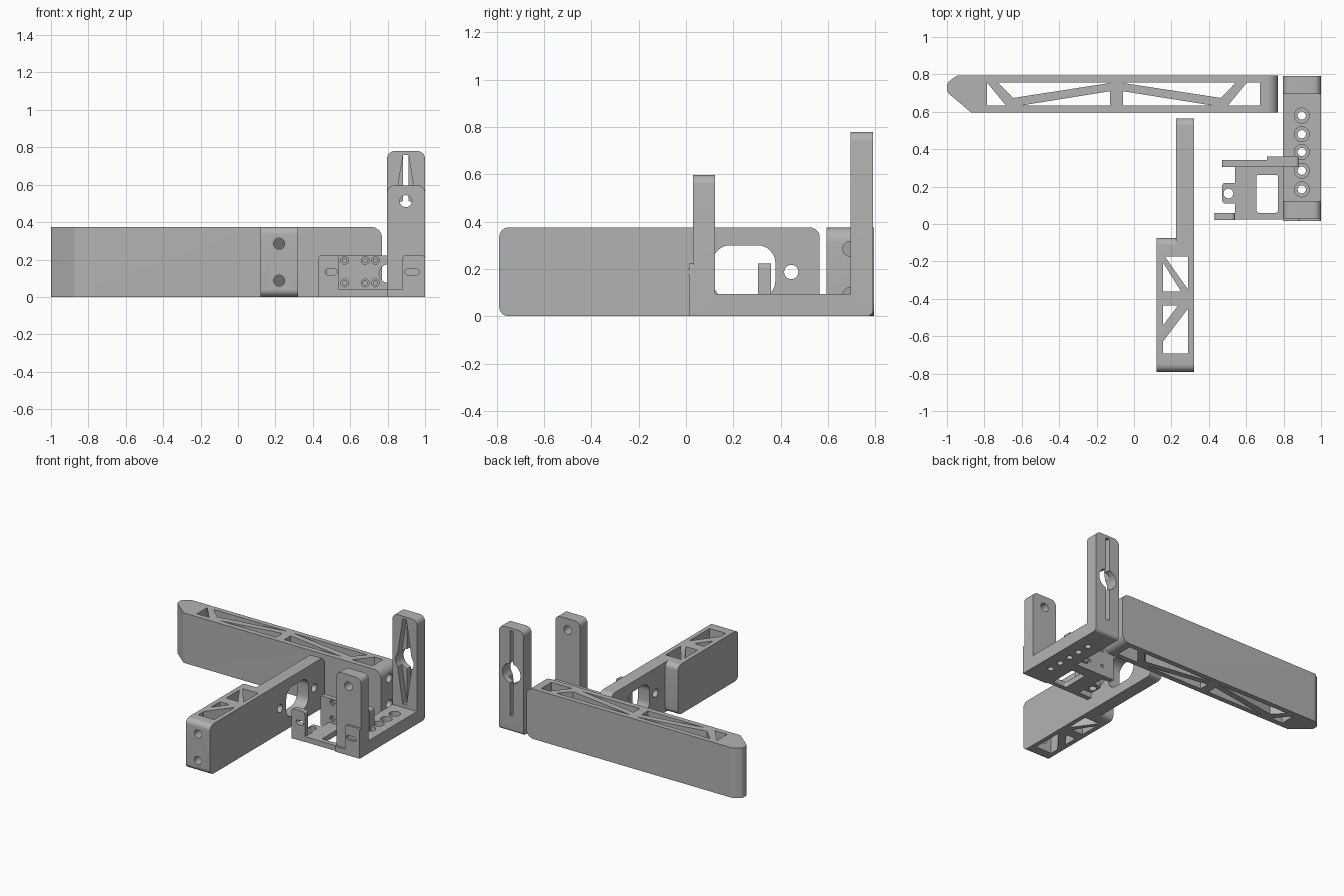
import bpy, bmesh, math

if "Cube" in bpy.data.objects:
    bpy.data.objects.remove(bpy.data.objects["Cube"])

grey = bpy.data.materials.new("plain grey")
grey.diffuse_color = (0.45, 0.45, 0.45, 1)
grey.use_nodes = True
grey.node_tree.nodes["Principled BSDF"].inputs["Base Color"].default_value = grey.diffuse_color


def prism(name, pts, axis, a, b):
    """Extrude a 2D outline from a to b along an axis (x: y,z / y: x,z / z: x,y)."""
    def place(p, d):
        u, v = p
        return {'x': (d, u, v), 'y': (u, d, v), 'z': (u, v, d)}[axis]
    bm = bmesh.new()
    lo = [bm.verts.new(place(p, a)) for p in pts]
    hi = [bm.verts.new(place(p, b)) for p in pts]
    bm.faces.new(lo)
    bm.faces.new(hi)
    for i in range(len(pts)):
        j = (i + 1) % len(pts)
        bm.faces.new((lo[i], lo[j], hi[j], hi[i]))
    bmesh.ops.recalc_face_normals(bm, faces=bm.faces)
    me = bpy.data.meshes.new(name)
    bm.to_mesh(me)
    bm.free()
    me.materials.append(grey)
    ob = bpy.data.objects.new(name, me)
    bpy.context.collection.objects.link(ob)
    return ob


def rounded(pts, radii, n=8):
    """Round the corners of an outline with one radius per corner."""
    out = []
    for i, (x, y) in enumerate(pts):
        r = radii[i] if isinstance(radii, (list, tuple)) else radii
        if r == 0:
            out.append((x, y))
            continue
        (px, py), (qx, qy) = pts[i - 1], pts[(i + 1) % len(pts)]
        la, lb = math.hypot(px - x, py - y), math.hypot(qx - x, qy - y)
        ax, ay, bx, by = (px - x) / la, (py - y) / la, (qx - x) / lb, (qy - y) / lb
        half = math.acos(ax * bx + ay * by) / 2
        k = r / math.sin(half) / math.hypot(ax + bx, ay + by)
        cx, cy = x + (ax + bx) * k, y + (ay + by) * k
        t = r / math.tan(half)
        a0 = math.atan2(y + ay * t - cy, x + ax * t - cx)
        a1 = math.atan2(y + by * t - cy, x + bx * t - cx)
        d = (a1 - a0 + math.pi) % (2 * math.pi) - math.pi
        out += [(cx + r * math.cos(a0 + d * s / n), cy + r * math.sin(a0 + d * s / n))
                for s in range(n + 1)]
    return out


def rect(u0, v0, u1, v1, radii=0):
    return rounded([(u0, v0), (u1, v0), (u1, v1), (u0, v1)], radii)


def circle(u, v, r, n=32):
    return [(u + r * math.cos(2 * math.pi * i / n), v + r * math.sin(2 * math.pi * i / n))
            for i in range(n)]


def combine(ob, other, op):
    mod = ob.modifiers.new(op, 'BOOLEAN')
    mod.operation, mod.solver, mod.object = op, 'EXACT', other
    bpy.context.view_layer.objects.active = ob
    bpy.ops.object.modifier_apply(modifier=mod.name)
    bpy.data.objects.remove(other)


def cut(ob, pts, axis, a, b):
    combine(ob, prism("cutter", pts, axis, a, b), 'DIFFERENCE')


def add(ob, pts, axis, a, b):
    combine(ob, prism("addition", pts, axis, a, b), 'UNION')


# Long truss arm: plan outline with a beaked left end, rounded right end
arm = prism("long_arm", rounded([(-0.87, 0.595), (0.77, 0.595), (0.77, 0.795), (-0.945, 0.795),
                                 (-1, 0.755), (-1, 0.705)], [.03, 0, 0, .04, .04, .04]),
            'z', 0, 0.375)
combine(arm, prism("cutter", rect(-1.2, 0, 0.77, 0.375, [0, .06, .06, 0]), 'y', 0.5, 0.9), 'INTERSECT')
for window in ([(-.786, .757), (-.786, .634), (-.685, .634)],
               [(-.73, .757), (-.645, .674), (-.128, .754), (-.128, .757)],
               [(-.6, .634), (-.128, .634), (-.128, .71)],
               [(-.06, .757), (-.06, .754), (.465, .674), (.545, .757)],
               [(-.06, .634), (.417, .634), (-.06, .71)],
               [(.503, .634), (.674, .634), (.674, .757), (.604, .757)]):
    cut(arm, window, 'z', -0.1, 0.5)
for z in (0.09, 0.285):
    cut(arm, circle(0.695, z, 0.032), 'x', 0.65, 0.9)

# Short arm: thin plate with a thicker truss block at its front end
short = prism("short_arm", rect(-0.79, 0, 0.565, 0.375, 0.04), 'x', 0.225, 0.322)
add(short, rect(-0.79, 0, -0.075, 0.375, 0.04), 'x', 0.12, 0.322)
for window in ([(.155, -.206), (.155, -.361), (.252, -.361)],
               [(.165, -.174), (.289, -.174), (.289, -.35)],
               [(.155, -.436), (.235, -.436), (.155, -.543)],
               [(.289, -.452), (.289, -.693), (.155, -.693), (.155, -.628)]):
    cut(short, window, 'z', -0.1, 0.5)
for z in (0.087, 0.285):
    cut(short, circle(0.22, z, 0.03), 'y', -0.9, -0.67)
cut(short, rect(0.112, 0.075, 0.378, 0.3, 0.075), 'x', 0.1, 0.5)
for y in (0.04, 0.445):
    cut(short, circle(y, 0.187, 0.03), 'x', 0.1, 0.5)

# U-shaped bracket: base, tall back post and shorter front post
CX = 0.897
bracket = prism("u_bracket", rounded(
    [(.03, 0), (.79, 0), (.79, .78), (.695, .78), (.695, .095), (.122, .095), (.122, .597), (.03, .597)],
    [0, .025, 0, 0, 0, 0, 0, 0]), 'x', 0.797, 1.0)
for y0, y1, top in ((0, .3, .597), (.6, .9, .78)):
    for x, s in ((0.797, 1), (1.0, -1)):
        corner = [(x + s * .04 * (1 - math.sin(t * math.pi / 16)),
                   top - .04 * (1 - math.cos(t * math.pi / 16))) for t in range(9)]
        cut(bracket, corner + [(x - s * .01, top - .04), (x - s * .01, top + .01),
                               (x + s * .04, top + .01)], 'y', y0, y1)
for y in (.185, .285, .385, .48, .58):          # counterbored base holes
    cut(bracket, circle(CX, y, 0.022), 'z', -0.1, 0.2)
    cut(bracket, circle(CX, y, 0.04), 'z', 0.05, 0.2)
cut(bracket, circle(CX, 0.512, 0.032), 'y', -0.1, 0.2)
# Diamond recess, slot and round opening in the back post
cut(bracket, [(CX - .015, .12), (CX + .015, .12), (CX + .065, .44), (CX + .015, .76),
              (CX - .015, .76), (CX - .065, .44)], 'y', 0.6, 0.745)
cut(bracket, rect(CX - .014, .12, CX + .014, .76), 'y', 0.6, 0.9)
cut(bracket, circle(CX, 0.44, 0.075), 'y', 0.6, 0.9)

# Servo cradle: floor, ears, back plate and side tab
cradle = prism("cradle", rect(0.54, 0.025, 0.81, 0.34), 'z', 0, 0.04)
cut(cradle, rect(0.655, 0.06, 0.77, 0.262, 0.012), 'z', -0.1, 0.2)
add(cradle, rect(0.43, 0, 0.54, 0.225, [0, 0, .02, .02]), 'y', 0.022, 0.06)
add(cradle, rect(0.47, 0.11, 0.55, 0.22, [.02, 0, 0, .02]), 'z', 0, 0.04)
cut(cradle, circle(0.505, 0.163, 0.026), 'z', -0.1, 0.2)
add(cradle, rect(0.47, 0, 0.88, 0.222, [0, 0, .015, .015]), 'y', 0.305, 0.343)
add(cradle, rect(0.71, 0.04, 0.88, 0.222, [0, 0, .015, 0]), 'y', 0.32, 0.36)
cut(cradle, circle(0.805, 0.125, 0.05), 'y', 0.25, 0.5)
for x in (.57, .68, .735):
    for z in (.075, .195):
        cut(cradle, circle(x, z, 0.012, 16), 'y', 0.25, 0.5)
        cut(cradle, circle(x, z, 0.021, 16), 'y', 0.25, 0.32)
cut(cradle, rect(0.465, 0.118, 0.53, 0.15, 0.0155), 'y', -0.1, 0.2)

# Slotted ear on the front post
ear = prism("front_ear", rect(0.88, 0.04, 1.0, 0.225, [0, 0, .02, .02]), 'y', 0.015, 0.035)
cut(ear, rect(0.892, 0.118, 0.97, 0.15, 0.0155), 'y', -0.1, 0.2)
add(ear, rect(0.797, 0, 1.0, 0.04), 'y', 0.015, 0.035)

# Smooth the rounded surfaces, keep edges sharp
for ob in (arm, short, bracket, cradle, ear):
    bpy.ops.object.select_all(action='DESELECT')
    ob.select_set(True)
    bpy.context.view_layer.objects.active = ob
    bpy.ops.object.shade_smooth_by_angle(angle=math.radians(30))
